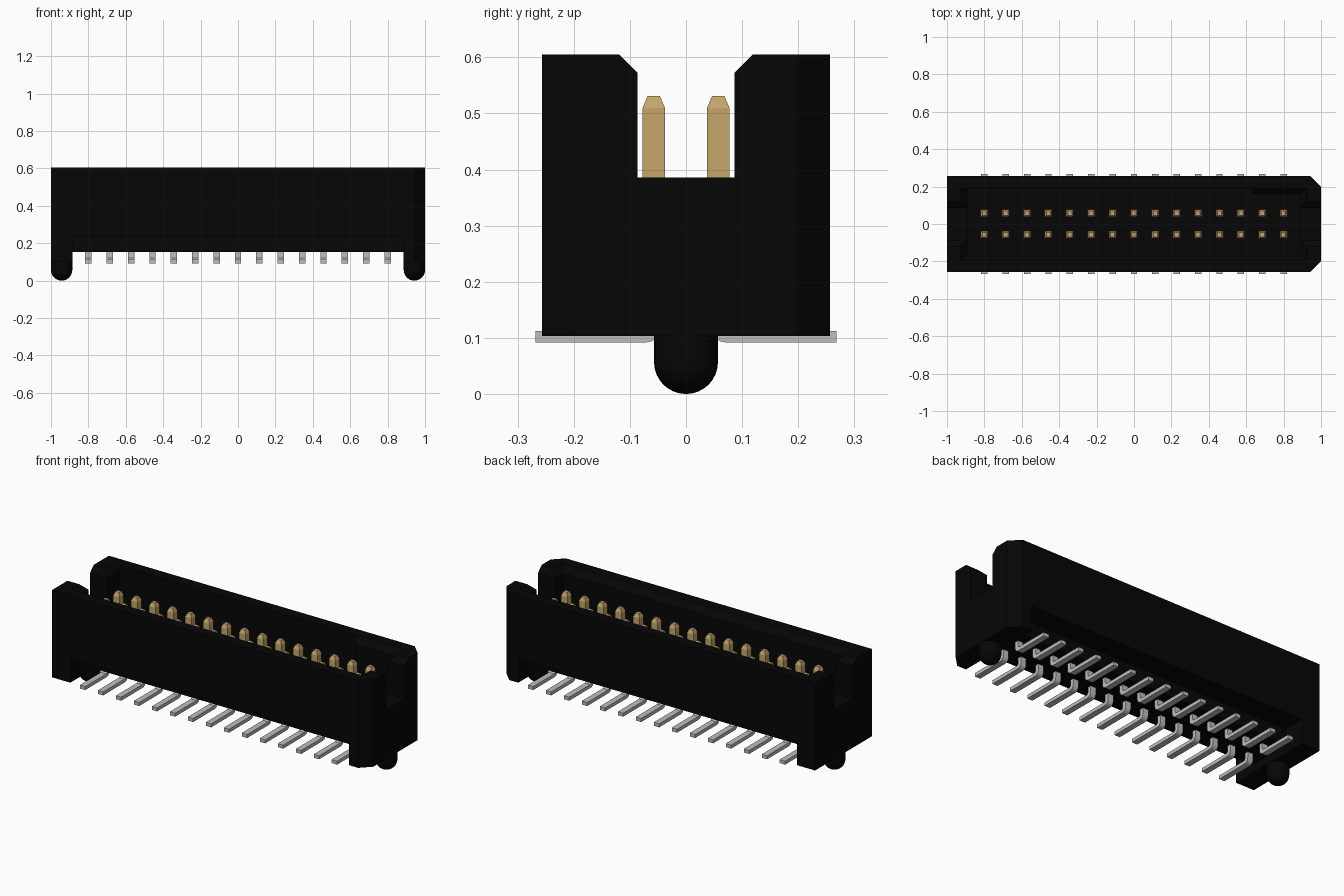
import bpy, bmesh, math
from mathutils import Vector

if "Cube" in bpy.data.objects:
    bpy.data.objects.remove(bpy.data.objects["Cube"])


def material(name, rgb):
    m = bpy.data.materials.new(name)
    m.diffuse_color = (*rgb, 1)
    m.use_nodes = True
    m.node_tree.nodes["Principled BSDF"].inputs["Base Color"].default_value = m.diffuse_color
    return m


BLACK = material("black plastic", (0.0018, 0.0018, 0.0018))
GOLD = material("gold plating", (0.56, 0.38, 0.145))
SILVER = material("tinned metal", (0.51, 0.51, 0.51))


def make_object(name, bm, mat):
    bmesh.ops.recalc_face_normals(bm, faces=bm.faces)
    me = bpy.data.meshes.new(name)
    bm.to_mesh(me)
    bm.free()
    me.materials.append(mat)
    ob = bpy.data.objects.new(name, me)
    bpy.context.collection.objects.link(ob)
    return ob


def loft(bm, rings):
    """Closed solid through a list of equal-length rings of points."""
    loops = [[bm.verts.new(p) for p in ring] for ring in rings]
    n = len(loops[0])
    for a, b in zip(loops, loops[1:]):
        for i in range(n):
            j = (i + 1) % n
            bm.faces.new((a[i], a[j], b[j], b[i]))
    bm.faces.new(loops[0][::-1])
    bm.faces.new(loops[-1])


def prism(bm, profile, axis, a, b):
    """Extrude a profile from a to b; axis 'x' takes (y, z), axis 'z' takes (x, y)."""
    loft(bm, [[(t, *p) if axis == 'x' else (*p, t) for p in profile] for t in (a, b)])


def box_ring(cx, cy, hx, hy, z):
    return [(cx + sx * hx, cy + sy * hy, z) for sx, sy in ((-1, -1), (1, -1), (1, 1), (-1, 1))]


def cut(target, bm):
    cutter = make_object("cutter", bm, BLACK)
    cutter.hide_render = True
    mod = target.modifiers.new("cut", 'BOOLEAN')
    mod.operation, mod.solver, mod.object = 'DIFFERENCE', 'EXACT', cutter
    bpy.context.view_layer.objects.active = target
    bpy.ops.object.modifier_apply(modifier=mod.name)
    bpy.data.objects.remove(cutter, do_unlink=True)


def cut_prism(target, profile, axis, a, b):
    bm = bmesh.new()
    prism(bm, profile, axis, a, b)
    cut(target, bm)


# Housing with chamfered corners on the right end
bm = bmesh.new()
prism(bm, [(-1, -0.257), (0.943, -0.257), (1, -0.2), (1, 0.2), (0.943, 0.257), (-1, 0.257)],
      'z', 0.103, 0.605)
housing = make_object("housing", bm, BLACK)

# Open cavity with a keyway in the back wall
cut_prism(housing, [(-0.89, -0.16), (0.89, -0.16), (0.89, 0.16), (0.63, 0.16),
                    (0.63, 0.19), (-0.89, 0.19)], 'z', 0.25, 0.8)
# Sloped lead-in around the cavity rim
bm = bmesh.new()
loft(bm, [box_ring(0, 0, 0.87, 0.14, 0.55), box_ring(0, 0, 0.935, 0.205, 0.615)])
cut(housing, bm)
# End slots with chamfered mouths
cut_prism(housing, [(-0.086, 0.386), (0.086, 0.386), (0.086, 0.572), (0.119, 0.605), (0.119, 0.7),
                    (-0.119, 0.7), (-0.119, 0.605), (-0.086, 0.572)], 'x', -1.1, 1.1)
# Raised underside between the feet, leaving a central pin block
cut_prism(housing, [(-0.3, 0), (0.3, 0), (0.3, 0.242), (0.13, 0.242), (0.13, 0.152),
                    (-0.13, 0.152), (-0.13, 0.242), (-0.3, 0.242)], 'x', -0.885, 0.885)

# Round-nosed locating pegs
R = 0.057
for side, label in ((-1, "left"), (1, "right")):
    bm = bmesh.new()
    pts = [(0, 0.16), (R, 0.16)] + [
        (R * math.cos(t), R - R * math.sin(t))
        for t in (i * math.pi / 16 for i in range(8))] + [(0, 0)]
    vs = [bm.verts.new((r, 0, z)) for r, z in pts]
    edges = [bm.edges.new(e) for e in zip(vs, vs[1:])]
    bmesh.ops.spin(bm, geom=vs + edges, axis=(0, 0, 1), cent=(0, 0, 0),
                   angle=2 * math.pi, steps=32)
    bmesh.ops.remove_doubles(bm, verts=bm.verts, dist=1e-5)
    bmesh.ops.translate(bm, vec=Vector((side * (1 - R), 0, 0)), verts=bm.verts)
    peg = make_object(label + "_peg", bm, BLACK)
    bpy.ops.object.select_all(action='DESELECT')
    peg.select_set(True)
    bpy.context.view_layer.objects.active = peg
    bpy.ops.object.shade_smooth_by_angle()

# Bent tail outline (y, z): vertical leg, rounded elbow, flat foot
outline = [(0.045, 0.20), (0.045, 0.118)]
outline += [(0.071 - 0.026 * math.cos(t), 0.118 - 0.026 * math.sin(t))
            for t in (math.pi / 8, math.pi / 4, 3 * math.pi / 8, math.pi / 2)]
outline += [(0.268, 0.092), (0.268, 0.112), (0.076, 0.112), (0.068, 0.12), (0.068, 0.20)]

# Two rows of tapered contact pins and solder tails
for side, label in ((-1, "front"), (1, "back")):
    pins, tails = bmesh.new(), bmesh.new()
    y = side * 0.0575
    for i in range(15):
        x = (i - 7) * 0.1143
        loft(pins, [box_ring(x, y, h, h, z)
                    for h, z in ((0.02, 0.23), (0.02, 0.51), (0.011, 0.531))])
        prism(tails, [(side * v, z) for v, z in outline], 'x', x - 0.017, x + 0.017)
    make_object(label + "_contact_pins", pins, GOLD)
    make_object(label + "_solder_tails", tails, SILVER)
